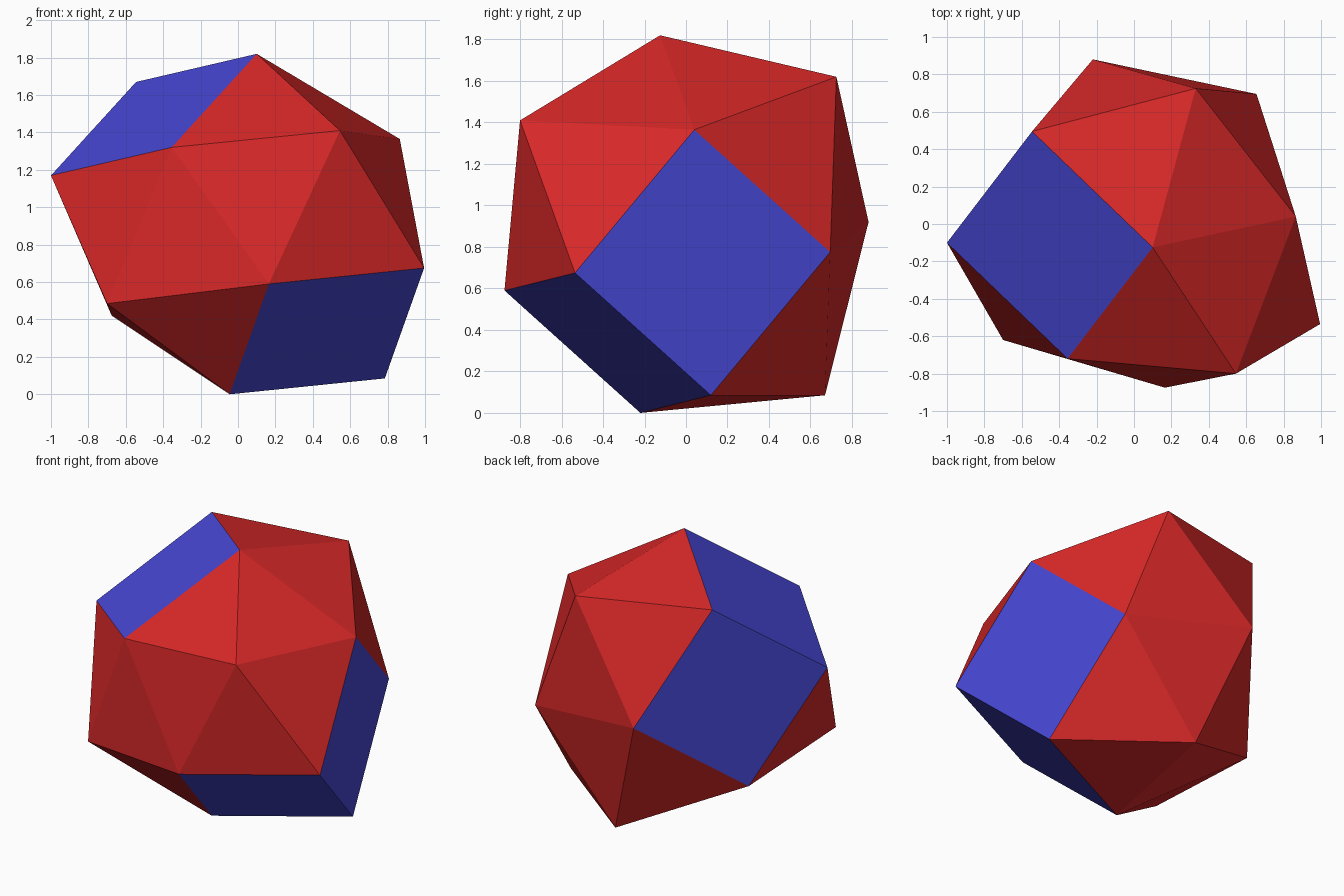
import bpy
import bmesh
import math

cube = bpy.data.objects.get("Cube")
if cube:
    bpy.data.objects.remove(cube, do_unlink=True)


def make_material(name, rgb):
    mat = bpy.data.materials.new(name)
    mat.use_nodes = True
    mat.diffuse_color = (*rgb, 1)
    mat.node_tree.nodes["Principled BSDF"].inputs["Base Color"].default_value = (*rgb, 1)
    return mat


red = make_material("red", (0.69, 0.021, 0.021))
blue = make_material("blue", (0.064, 0.064, 0.67))

# Corners of the solid: two pairs of squares sharing an edge, joined by triangles
corners = [
    # upper pair of squares
    (0.10, -0.125, 1.82), (-0.545, 0.495, 1.67), (-1.0, -0.10, 1.17),
    (-0.355, -0.72, 1.32), (-0.22, 0.88, 0.92), (-0.675, 0.285, 0.42),
    # lower pair of squares
    (0.865, 0.04, 1.365), (0.995, -0.535, 0.675), (0.785, 0.12, 0.085),
    (0.655, 0.695, 0.775), (0.165, -0.875, 0.59), (-0.045, -0.22, 0.0),
    # corners touched by triangles only
    (0.545, -0.80, 1.41), (-0.70, -0.62, 0.485), (0.33, 0.725, 1.62),
    (0.065, 0.67, 0.085),
]

# Wrap the corners in a hull and merge each square from its two halves
bm = bmesh.new()
for c in corners:
    bm.verts.new(c)
bmesh.ops.convex_hull(bm, input=bm.verts[:])
bmesh.ops.dissolve_limit(bm, angle_limit=math.radians(5),
                         verts=bm.verts[:], edges=bm.edges[:])
bmesh.ops.recalc_face_normals(bm, faces=bm.faces[:])

# Squares are blue, triangles are red
for f in bm.faces:
    f.smooth = False
    f.material_index = 1 if len(f.verts) == 4 else 0

mesh = bpy.data.meshes.new("faceted_solid")
bm.to_mesh(mesh)
bm.free()
mesh.materials.append(red)
mesh.materials.append(blue)
solid = bpy.data.objects.new("faceted_solid", mesh)
bpy.context.collection.objects.link(solid)
